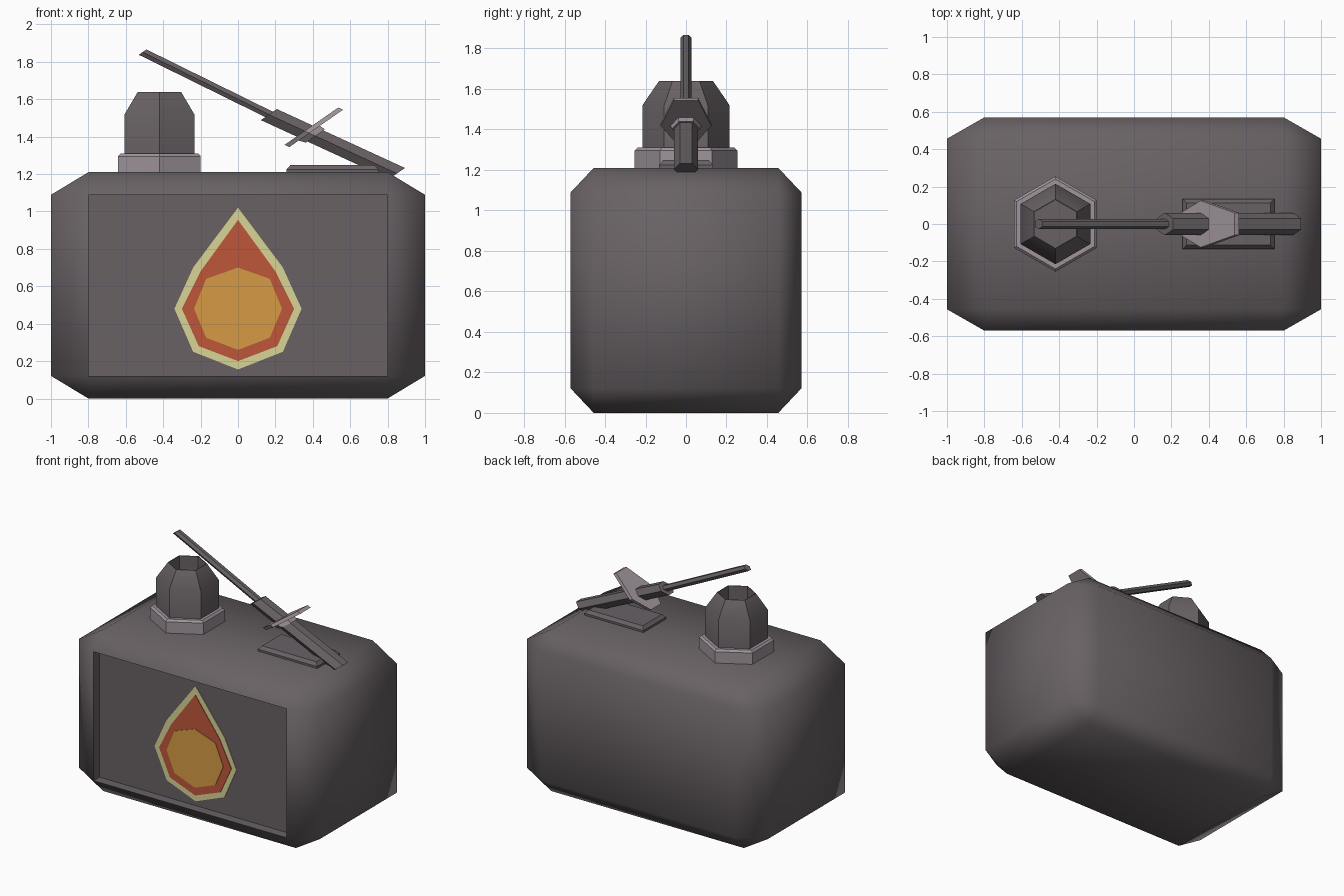
import bpy, bmesh, math
from mathutils import Vector

if "Cube" in bpy.data.objects:
    bpy.data.objects.remove(bpy.data.objects["Cube"])


def material(name, r, g, b):
    m = bpy.data.materials.new(name)
    m.diffuse_color = (r, g, b, 1)
    m.use_nodes = True
    m.node_tree.nodes["Principled BSDF"].inputs["Base Color"].default_value = m.diffuse_color
    return m


DARK = material("dark_grey", 0.14, 0.121, 0.13)
LIGHT = material("light_grey", 0.35, 0.30, 0.33)
CREAM = material("pale_yellow", 0.70, 0.66, 0.31)
RED = material("flame_red", 0.52, 0.095, 0.042)
ORANGE = material("flame_orange", 0.67, 0.33, 0.06)


def finish(bm, name, mat, smooth=None):
    bmesh.ops.recalc_face_normals(bm, faces=bm.faces)
    me = bpy.data.meshes.new(name)
    bm.to_mesh(me)
    bm.free()
    me.materials.append(mat)
    if smooth:
        me.shade_smooth()
        me.set_sharp_from_angle(angle=math.radians(smooth))
    ob = bpy.data.objects.new(name, me)
    bpy.context.collection.objects.link(ob)
    return ob


def loft(name, mat, rings, smooth=None):
    """Skin a stack of equal point rings and close both ends."""
    bm = bmesh.new()
    vs = [[bm.verts.new(p) for p in ring] for ring in rings]
    n = len(vs[0])
    for a, b in zip(vs, vs[1:]):
        for i in range(n):
            j = (i + 1) % n
            bm.faces.new((a[i], a[j], b[j], b[i]))
    bm.faces.new(vs[0])
    bm.faces.new(vs[-1])
    return finish(bm, name, mat, smooth)


# Tank body: bevelled unit cube stretched to size, front face sunk in
bm = bmesh.new()
bmesh.ops.create_cube(bm, size=1)
bmesh.ops.bevel(bm, geom=bm.edges[:], offset=0.1, segments=1, affect='EDGES')
for v in bm.verts:
    v.co = (v.co.x * 2, v.co.y * 1.14, (v.co.z + 0.5) * 1.21)
bm.normal_update()
front = min(bm.faces, key=lambda f: f.calc_center_median().y)
sunk = bmesh.ops.extrude_discrete_faces(bm, faces=[front])["faces"][0]
bmesh.ops.translate(bm, verts=sunk.verts[:], vec=(0, 0.07, 0))
finish(bm, "tank_body", DARK, 65)

# Flame emblem: three stacked thin plates, right half mirrored
flames = [
    ("flame_outline", CREAM, [(0, 1.02), (.24, .70), (.34, .48), (.24, .25), (0, .155)]),
    ("flame_red", RED, [(0, .955), (.20, .68), (.30, .48), (.21, .28), (0, .20)]),
    ("flame_core", ORANGE, [(0, .70), (.17, .64), (.235, .48), (.17, .325), (0, .26)]),
]
for k, (name, mat, half) in enumerate(flames):
    outline = half + [(-x, z) for x, z in half[-2:0:-1]]
    y = -0.504 - 0.004 * k
    loft(name, mat, [[(x, yy, z) for x, z in outline] for yy in (y, y + 0.006)])


# Filler neck: six-sided collar and open cap
def hexagon(r, z):
    return [(-0.42 + r * math.cos(math.radians(90 + 60 * i)),
             r * math.sin(math.radians(90 + 60 * i)), z) for i in range(6)]


loft("neck_collar", LIGHT, [hexagon(.255, 1.18), hexagon(.255, 1.295), hexagon(.24, 1.31)])
loft("neck_cap", DARK, [hexagon(.215, 1.25), hexagon(.215, 1.52), hexagon(.133, 1.64),
                        hexagon(.128, 1.64), hexagon(.128, 1.32)], 50)

# Mounting plate under the lever
loft("lever_plate", DARK, [
    [(0.505 + sx * hx, sy * hy, z) for sx, sy in ((-1, -1), (1, -1), (1, 1), (-1, 1))]
    for hx, hy, z in ((.245, .133, 1.19), (.245, .133, 1.225), (.225, .113, 1.248))])

# Lever: sections are skewed, lying along U and Y on a sloping axis
U, V = Vector((0.82, 0, 0.57)), Vector((0, 1, 0))
LOW, TOP = Vector((0.85, 0, 1.203)), Vector((0.165, 0, 1.518))
TIP = Vector((-0.51, 0, 1.852))
D = (TOP - LOW).normalized()
CROSS = LOW + D * 0.53


def section(p, a, b):
    pts = ((0, 1), (1, .5), (1, -.5), (0, -1), (-1, -.5), (-1, .5))
    return [p + U * a * s + V * b * t for s, t in pts]


loft("lever_handle", DARK, [section(LOW, .052, .06), section(TOP, .052, .06)])
loft("lever_rod", DARK, [section(TOP - D * .05, .025, .027), section(TIP, .025, .027)])
loft("lever_ring", LIGHT, [section(CROSS - D * .05, .062, .07), section(CROSS, .072, .08)])
guard = ((0, .125), (.22, .06), (.22, -.06), (0, -.125), (-.13, -.06), (-.13, .06))
loft("lever_guard", LIGHT, [[CROSS + D * t + U * a + V * b for a, b in guard]
                            for t in (-.014, .014)])
